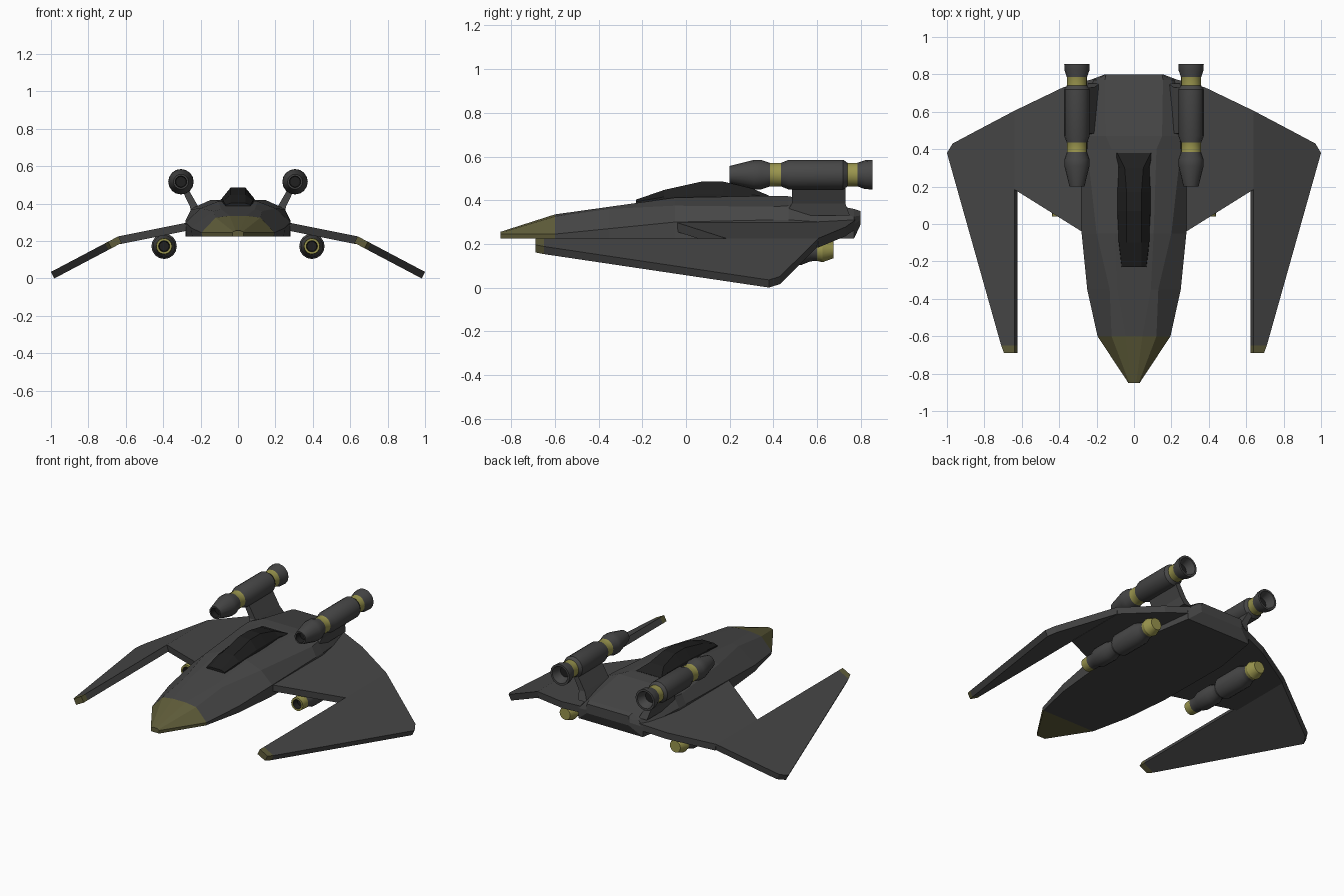
import bpy, bmesh, math
from mathutils import Vector

if "Cube" in bpy.data.objects:
    bpy.data.objects.remove(bpy.data.objects["Cube"])


def material(name, rgb):
    m = bpy.data.materials.new(name)
    m.diffuse_color = (*rgb, 1)
    m.use_nodes = True
    m.node_tree.nodes["Principled BSDF"].inputs["Base Color"].default_value = m.diffuse_color
    return m


HULL = material("hull_grey", (0.062, 0.062, 0.062))
OLIVE = material("olive_trim", (0.115, 0.108, 0.042))
GOLD = material("gold_band", (0.32, 0.30, 0.075))
DARK = material("dark_glass", (0.014, 0.014, 0.014))
MATS = [HULL, OLIVE, GOLD, DARK]


def finish(name, bm, mirror=False, smooth=False):
    bmesh.ops.recalc_face_normals(bm, faces=bm.faces)
    me = bpy.data.meshes.new(name)
    bm.to_mesh(me)
    bm.free()
    for m in MATS:
        me.materials.append(m)
    ob = bpy.data.objects.new(name, me)
    bpy.context.collection.objects.link(ob)
    if smooth:
        bpy.ops.object.select_all(action='DESELECT')
        ob.select_set(True)
        bpy.context.view_layer.objects.active = ob
        bpy.ops.object.shade_smooth_by_angle(angle=math.radians(25))
    if mirror:
        ob.modifiers.new("mirror", 'MIRROR')
    return ob


def bridge(bm, rings, cap=True):
    """Skin closed vertex rings; returns side faces grouped by segment."""
    groups = []
    for a, b in zip(rings, rings[1:]):
        n = len(a)
        groups.append([bm.faces.new((a[i], a[(i + 1) % n], b[(i + 1) % n], b[i]))
                       for i in range(n)])
    if cap:
        bm.faces.new(rings[0])
        bm.faces.new(rings[-1])
    return groups


def loft(name, sections, rule):
    """sections: (y, half outline from bottom to top), mirrored across x."""
    bm = bmesh.new()
    rings = []
    for y, half in sections:
        outline = half + [(-x, z) for x, z in reversed(half)]
        rings.append([bm.verts.new((x, y, z)) for x, z in outline])
    bridge(bm, rings)
    for f in bm.faces:
        f.material_index = rule(f.calc_center_median())
    return finish(name, bm)


def lathe(name, x, z, profile, n=16):
    """profile: (y, radius, material of the segment that follows)."""
    bm = bmesh.new()
    rings = [[bm.verts.new((x + r * math.cos(2 * math.pi * i / n), y,
                            z + r * math.sin(2 * math.pi * i / n))) for i in range(n)]
             for y, r, _ in profile]
    for group, (_, _, m) in zip(bridge(bm, rings), profile):
        for f in group:
            f.material_index = m
    bm.faces.ensure_lookup_table()
    bm.faces[-2].material_index = profile[0][2]
    bm.faces[-1].material_index = profile[-1][2]
    return finish(name, bm, mirror=True, smooth=True)


def slab(name, plan, top, offset, gold_y=None):
    """Wing panel: plan outline on a sloped top, thickened by offset."""
    bm = bmesh.new()
    up = [bm.verts.new((x, y, top(x))) for x, y in plan]
    low = [bm.verts.new(v.co + Vector(offset)) for v in up]
    bridge(bm, [up, low])
    if gold_y is not None:
        bmesh.ops.bisect_plane(bm, geom=bm.verts[:] + bm.edges[:] + bm.faces[:],
                               plane_co=(0, gold_y, 0), plane_no=(0, 1, 0))
        for f in bm.faces:
            f.material_index = 1 if f.calc_center_median().y < gold_y else 0
    return finish(name, bm, mirror=True)


# Fuselage with an olive nose
B = 0.225
loft("fuselage", [
    (-0.85, [(.03, B), (.03, .245), (.025, .25), (.012, .255)]),
    (-0.60, [(.19, B), (.195, .245), (.12, .325), (.045, .335)]),
    (-0.35, [(.245, B), (.25, .27), (.13, .36), (.09, .37)]),
    (-0.05, [(.275, B), (.28, .30), (.20, .375), (.105, .412)]),
    (0.40, [(.28, B), (.28, .31), (.25, .37), (.12, .42)]),
    (0.47, [(.28, B), (.28, .31), (.245, .375), (.15, .418)]),
    (0.77, [(.23, B), (.235, .29), (.20, .325), (.155, .36)]),
    (0.80, [(.15, .29), (.155, .31), (.153, .33), (.15, .35)]),
], lambda c: 1 if c.y < -0.6 else 0)

# Cockpit canopy
loft("canopy", [
    (-0.23, [(.07, .37), (.065, .393), (.04, .402)]),
    (-0.10, [(.085, .38), (.08, .415), (.04, .447)]),
    (0.07, [(.098, .38), (.085, .43), (.04, .485)]),
    (0.17, [(.098, .38), (.085, .43), (.04, .485)]),
    (0.30, [(.09, .38), (.08, .425), (.05, .455)]),
    (0.38, [(.10, .38), (.10, .415), (.09, .421)]),
], lambda c: 3)

# Wings: inner panel and drooping outer panel with olive tip
slab("inner_wing", [(.18, -.04), (.28, -.04), (.64, .185), (.64, .605), (.38, .73),
                    (.22, .775), (.18, .775)],
     lambda x: .297 - (x - .28) * .2, (-.008, 0, -.042))
slab("outer_wing", [(.64, -.69), (.695, -.69), (.71, -.65), (1.0, .38), (.97, .43),
                    (.82, .51), (.64, .605)],
     lambda x: .225 - (x - .64) * .528, (-.018, 0, -.035), gold_y=-.65)

# Upper engines on pylons
lathe("upper_engine", .305, .517, [
    (.24, .028, 3), (.20, .031, 0), (.20, .04, 0), (.31, .067, 0), (.345, .067, 0),
    (.385, .054, 2), (.435, .054, 0), (.47, .068, 0), (.72, .068, 0), (.74, .054, 2),
    (.785, .054, 0), (.82, .066, 0), (.855, .068, 0), (.855, .055, 0), (.80, .035, 3)])
bm = bmesh.new()
rings = [[bm.verts.new(p) for p in ((x - w, y0, z), (x + w, y0, z), (x + w, y1, z), (x - w, y1, z))]
         for x, z, w, y0, y1 in ((.215, .33, .03, .45, .75), (.235, .385, .022, .485, .73),
                                 (.285, .48, .018, .485, .73))]
bridge(bm, rings)
finish("engine_pylon", bm, mirror=True)

# Cannons under the wings
lathe("under_wing_pod", .395, .172, [
    (.08, .026, 3), (.04, .03, 2), (.04, .042, 2), (.09, .045, 0), (.12, .045, 0),
    (.16, .06, 0), (.26, .06, 0), (.29, .05, 0), (.32, .05, 0), (.35, .068, 0),
    (.53, .068, 0), (.57, .052, 0), (.60, .05, 2), (.625, .056, 2), (.675, .038, 2)])
